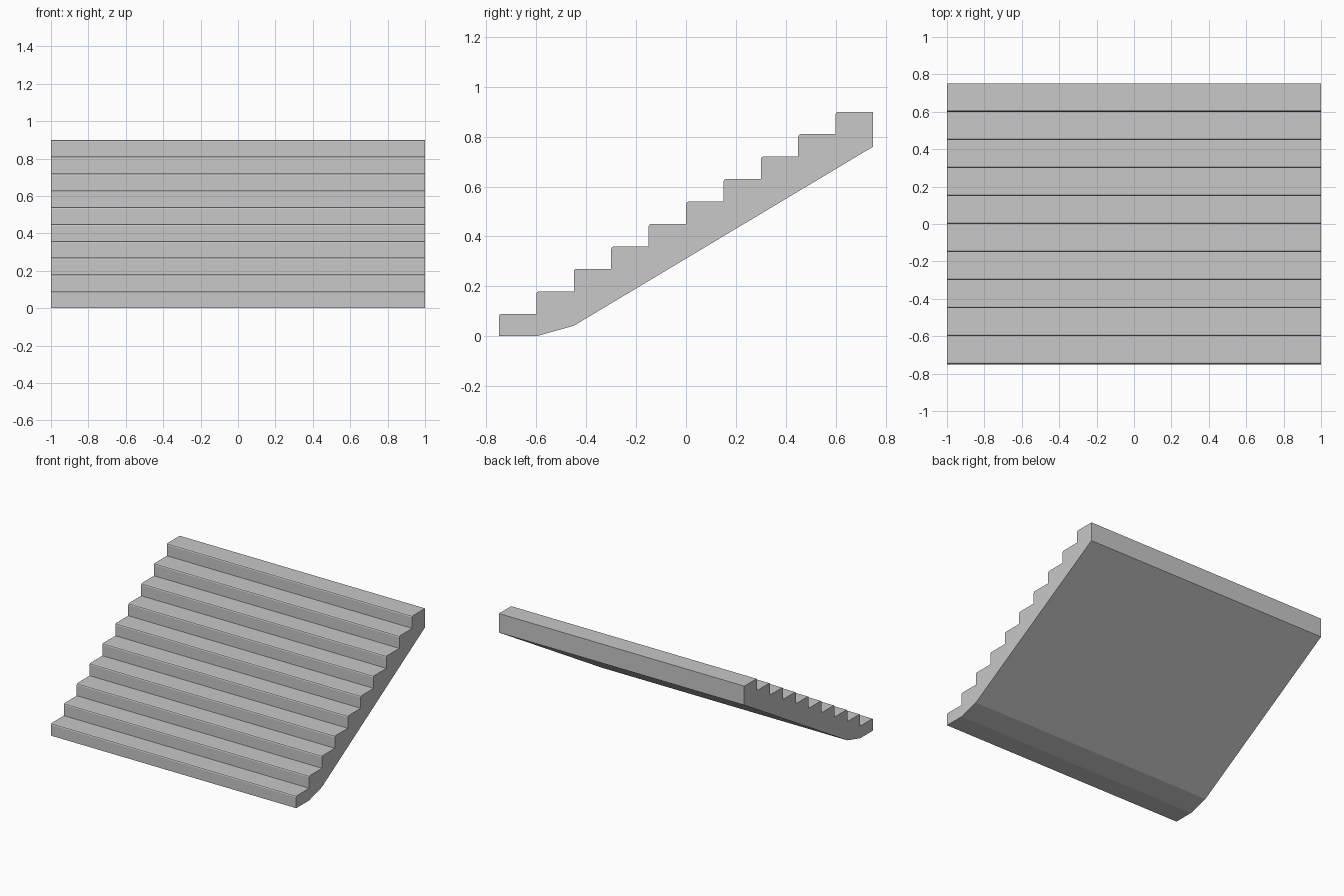
import bpy
import bmesh
from math import sin, cos, pi

STEPS = 10
TREAD, RISE = 0.15, 0.09
HALF_WIDTH = 1.0
NOSE, NOSE_SEGMENTS = 0.01, 2

cube = bpy.data.objects.get("Cube")
if cube:
    bpy.data.objects.remove(cube, do_unlink=True)

# Concrete colour
concrete = bpy.data.materials.new("light_grey_concrete")
concrete.use_nodes = True
grey = (0.58, 0.58, 0.58, 1)
concrete.diffuse_color = grey
concrete.node_tree.nodes["Principled BSDF"].inputs["Base Color"].default_value = grey


def step_profile(index):
    """Riser foot, rounded nosing and tread of one step, as (y, z) points."""
    y = -STEPS * TREAD / 2 + index * TREAD
    z = index * RISE
    points = [(y, z)]
    for s in range(NOSE_SEGMENTS + 1):
        a = pi / 2 * s / NOSE_SEGMENTS
        points.append((y + NOSE * (1 - cos(a)), z + RISE - NOSE * (1 - sin(a))))
    return points


# Side outline: the steps going up, then the sloping underside coming back
outline = [p for i in range(STEPS) for p in step_profile(i)]
outline += [(0.75, STEPS * RISE), (0.75, 0.76), (-0.45, 0.042), (-0.6, 0)]

# Extrude the outline across the full width
bm = bmesh.new()
side = bm.faces.new([bm.verts.new((-HALF_WIDTH, y, z)) for y, z in outline])
result = bmesh.ops.extrude_face_region(bm, geom=[side])
moved = [v for v in result["geom"] if isinstance(v, bmesh.types.BMVert)]
bmesh.ops.translate(bm, verts=moved, vec=(2 * HALF_WIDTH, 0, 0))
if not any(all(v.co.x < 0 for v in f.verts) for f in bm.faces):
    bm.faces.new([v for v in bm.verts if v.co.x < 0])
bmesh.ops.recalc_face_normals(bm, faces=bm.faces)

mesh = bpy.data.meshes.new("stair_flight")
bm.to_mesh(mesh)
bm.free()
mesh.materials.append(concrete)
stairs = bpy.data.objects.new("stair_flight", mesh)
bpy.context.collection.objects.link(stairs)
